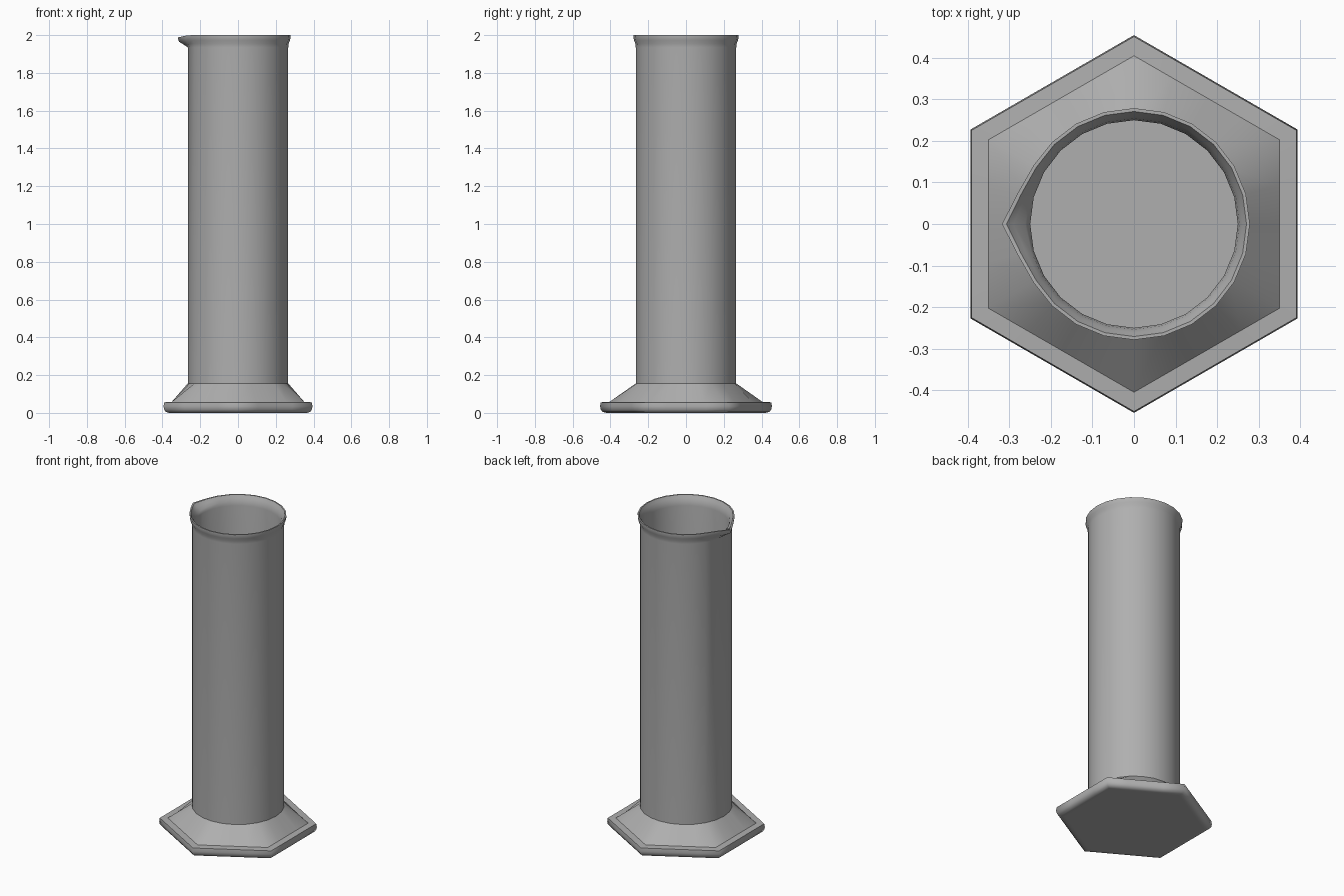
import bpy, bmesh
from math import pi, cos, sin, radians

if "Cube" in bpy.data.objects:
    bpy.data.objects.remove(bpy.data.objects["Cube"])

N = 24


def circle_r(r, spout=0.0):
    # round ring, pulled out towards -x for the pouring lip
    def f(i):
        d = abs(i - N // 2)
        return r + spout * (1.0, 0.27, 0.03)[d] if d < 3 else r
    return f


def hex_r(apothem):
    # hexagonal ring with flats facing +x and -x
    def f(i):
        a = ((i * 360 / N + 30) % 60) - 30
        return apothem / cos(radians(a))
    return f


def loft(name, rings, color):
    # each ring: radius function, height, drop at the spout tip, crease flag
    bm = bmesh.new()
    loops = []
    for rad, z, drop, _ in rings:
        loop = []
        for i in range(N):
            a = 2 * pi * i / N
            dz = drop * (1.0, 0.3)[abs(i - N // 2)] if abs(i - N // 2) < 2 else 0
            loop.append(bm.verts.new((rad(i) * cos(a), rad(i) * sin(a), z - dz)))
        loops.append(loop)
    for lo, hi in zip(loops, loops[1:]):
        for i in range(N):
            j = (i + 1) % N
            bm.faces.new((lo[i], lo[j], hi[j], hi[i]))
    bm.faces.new(loops[0][::-1])
    bm.faces.new(loops[-1])
    bmesh.ops.recalc_face_normals(bm, faces=bm.faces[:])
    # smooth everywhere except around the creased rings
    for f in bm.faces:
        f.smooth = True
    for loop, ring in zip(loops, rings):
        if ring[3]:
            for i in range(N):
                bm.edges.get((loop[i], loop[(i + 1) % N])).smooth = False
    me = bpy.data.meshes.new(name)
    bm.to_mesh(me)
    bm.free()
    mat = bpy.data.materials.new("grey")
    mat.diffuse_color = color
    mat.use_nodes = True
    mat.node_tree.nodes["Principled BSDF"].inputs["Base Color"].default_value = mat.diffuse_color
    me.materials.append(mat)
    ob = bpy.data.objects.new(name, me)
    bpy.context.collection.objects.link(ob)
    return ob


loft("measuring_cylinder", [
    # hexagonal foot with rounded underside
    (hex_r(0.350), 0.0, 0, False),
    (hex_r(0.365), 0.0, 0, False),
    (hex_r(0.382), 0.005, 0, False),
    (hex_r(0.391), 0.018, 0, False),
    (hex_r(0.394), 0.035, 0, False),
    (hex_r(0.391), 0.056, 0, True),
    # sloping collar, hexagon to circle
    (hex_r(0.351), 0.058, 0, True),
    (circle_r(0.266), 0.156, 0, True),
    # outer wall and flared lip
    (circle_r(0.266), 1.935, 0, False),
    (circle_r(0.268, 0.012), 1.955, 0.01, False),
    (circle_r(0.275, 0.036), 1.972, 0.008, False),
    (circle_r(0.279, 0.039), 1.99, 0.01, False),
    (circle_r(0.279, 0.039), 2.0, 0.012, True),
    # inside of the lip and inner wall
    (circle_r(0.271, 0.036), 2.0, 0.012, True),
    (circle_r(0.262, 0.028), 1.982, 0.01, False),
    (circle_r(0.254, 0.008), 1.965, 0.01, False),
    (circle_r(0.25), 1.94, 0, False),
    (circle_r(0.25), 0.14, 0, True),
], (0.43, 0.43, 0.43, 1))
